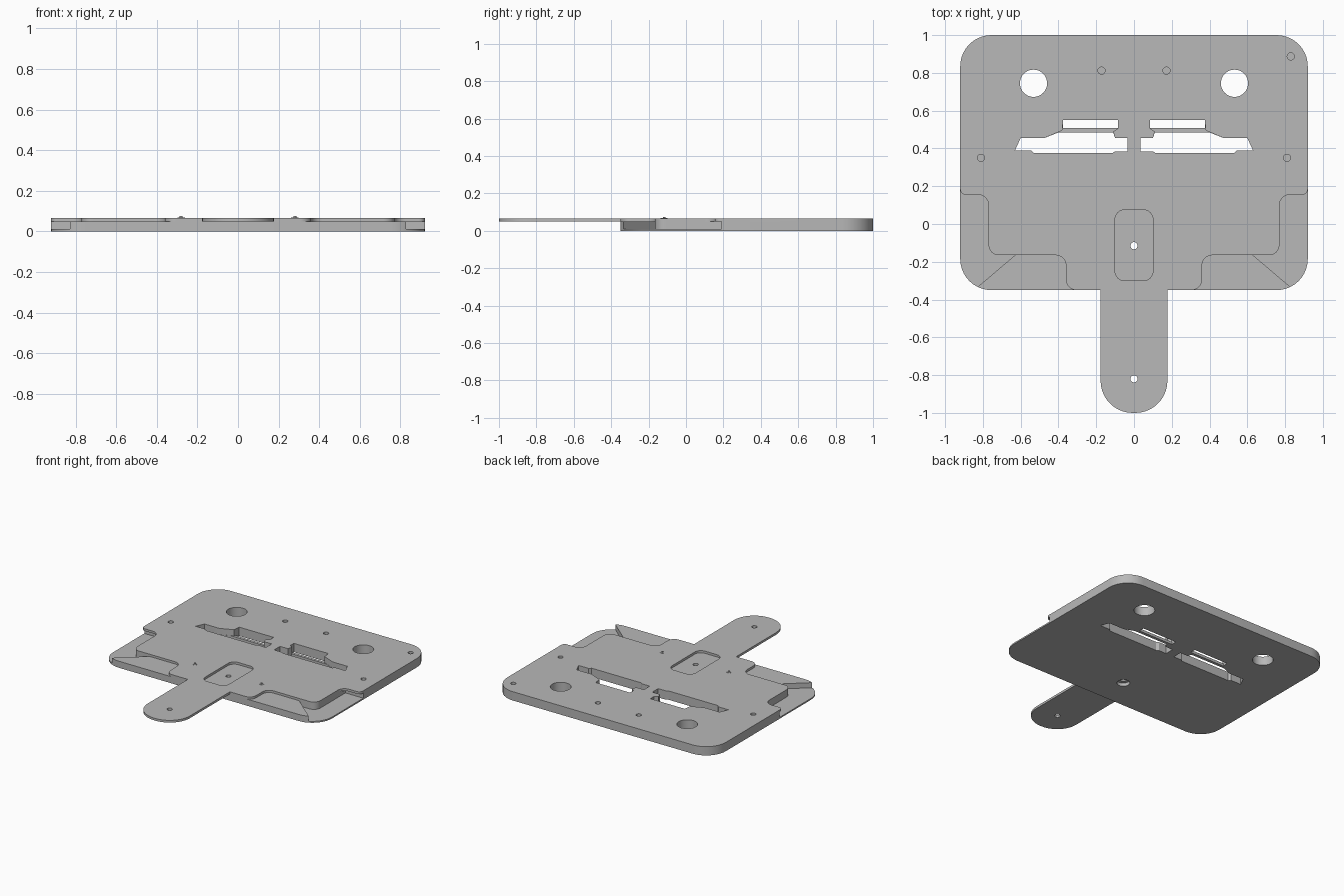
import bpy, bmesh, math
from mathutils import Vector

cube = bpy.data.objects.get("Cube")
if cube:
    bpy.data.objects.remove(cube, do_unlink=True)

grey = bpy.data.materials.new("plain grey")
grey.use_nodes = True
grey.diffuse_color = (0.48, 0.48, 0.48, 1)
grey.node_tree.nodes["Principled BSDF"].inputs["Base Color"].default_value = (0.48, 0.48, 0.48, 1)

SEAM, TOP = 0.05, 0.067   # joint between base and top sheet, upper surface


def rounded(corners, steps=10):
    """Outline from (x, y, radius) corners, each rounded by an arc."""
    out = []
    n = len(corners)
    for i, c in enumerate(corners):
        p = Vector(c[:2])
        r = c[2] if len(c) > 2 else 0
        if r == 0:
            out.append(p)
            continue
        u = (Vector(corners[i - 1][:2]) - p).normalized()
        v = (Vector(corners[(i + 1) % n][:2]) - p).normalized()
        half = u.angle(v) / 2
        centre = p + (u + v).normalized() * r / math.sin(half)
        start = p + u * r / math.tan(half) - centre
        end = p + v * r / math.tan(half) - centre
        sweep = math.atan2(start.x * end.y - start.y * end.x, start.dot(end))
        for k in range(steps + 1):
            a = sweep * k / steps
            out.append(centre + Vector((start.x * math.cos(a) - start.y * math.sin(a),
                                        start.x * math.sin(a) + start.y * math.cos(a))))
    return out


def circle(x, y, r, n=32):
    return [Vector((x + r * math.cos(math.tau * k / n), y + r * math.sin(math.tau * k / n)))
            for k in range(n)]


def flipped(pts):
    return [Vector((-p[0], p[1])) for p in reversed(pts)]


def prism(name, pts, z0, z1):
    bm = bmesh.new()
    face = bm.faces.new([bm.verts.new((p[0], p[1], z0)) for p in pts])
    ext = bmesh.ops.extrude_face_region(bm, geom=[face])
    bmesh.ops.translate(bm, vec=(0, 0, z1 - z0),
                        verts=[g for g in ext["geom"] if isinstance(g, bmesh.types.BMVert)])
    bmesh.ops.recalc_face_normals(bm, faces=bm.faces)
    mesh = bpy.data.meshes.new(name)
    bm.to_mesh(mesh)
    bm.free()
    mesh.materials.append(grey)
    ob = bpy.data.objects.new(name, mesh)
    bpy.context.collection.objects.link(ob)
    return ob


def select(ob):
    bpy.ops.object.select_all(action="DESELECT")
    ob.select_set(True)
    bpy.context.view_layer.objects.active = ob


def cut(ob, pts, z0=-0.5, z1=0.5):
    cutter = prism("cutter", pts, z0, z1)
    cutter.hide_render = True
    mod = ob.modifiers.new("cut", "BOOLEAN")
    mod.operation, mod.solver, mod.object = "DIFFERENCE", "EXACT", cutter
    select(ob)
    bpy.ops.object.modifier_apply(modifier=mod.name)
    bpy.data.objects.remove(cutter, do_unlink=True)


# Base plate
base = prism("base_plate", rounded([(-0.92, -0.35, 0.165), (0.92, -0.35, 0.165),
                                    (0.92, 1, 0.165), (-0.92, 1, 0.165)]), 0, SEAM)

# Top sheet with stepped front corners and long tongue
half = rounded([(-0.92, 1, 0.165), (-0.92, 0.155, 0.03), (-0.77, 0.155, 0.055),
                (-0.77, -0.165, 0.055), (-0.36, -0.165, 0.055), (-0.36, -0.35, 0.055),
                (-0.177, -0.35), (-0.177, -1, 0.17), (0, -1), (0, 1)])[:-2]
sheet = prism("top_sheet", half + flipped(half), SEAM, TOP)

# Low side pockets in the base
pocket = rounded([(-1.1, 0.19), (-0.77, 0.19), (-0.77, -0.165, 0.055),
                  (-0.63, -0.165), (-1.03, -0.505), (-1.1, -0.505)])
for pts in (pocket, flipped(pocket)):
    cut(base, pts, 0.011, 0.5)

# Paired slots: shared opening above, two separate slots below a low bar
front_edge = [(-0.035, 0.385), (-0.10, 0.385), (-0.115, 0.375), (-0.53, 0.375),
              (-0.545, 0.39), (-0.63, 0.39), (-0.60, 0.455)]
opening = front_edge + [(-0.475, 0.455), (-0.38, 0.495), (-0.375, 0.55), (-0.085, 0.55),
                        (-0.085, 0.505), (-0.11, 0.49), (-0.10, 0.455), (-0.035, 0.455)]
front_slot = front_edge + [(-0.475, 0.455), (-0.40, 0.485), (-0.11, 0.485),
                           (-0.10, 0.455), (-0.035, 0.455)]
rear_slot = [(-0.377, 0.507), (-0.085, 0.507), (-0.085, 0.55), (-0.375, 0.55)]
for pts in (opening, flipped(opening)):
    cut(sheet, pts)
    cut(base, pts, 0.02, 0.5)
for pts in (front_slot, rear_slot):
    cut(base, pts)
    cut(base, flipped(pts))

# Large through holes and small blind holes
for s in (-1, 1):
    for ob in (base, sheet):
        cut(ob, circle(s * 0.532, 0.745, 0.072, 48))
small = [(-0.172, 0.812), (0.172, 0.812), (0.83, 0.887), (-0.81, 0.35), (0.81, 0.35)]
for x, y in small:
    cut(sheet, circle(x, y, 0.019, 24))
    cut(base, circle(x, y, 0.019, 24), 0.02, 0.5)

# Central recess, pivot hole with a counterbore beneath, tongue hole
cut(sheet, rounded([(-0.1, -0.3, 0.05), (0.1, -0.3, 0.05), (0.1, 0.075, 0.05), (-0.1, 0.075, 0.05)]))
cut(base, circle(0, -0.115, 0.019, 24))
cut(base, circle(0, -0.115, 0.045), -0.5, 0.025)
cut(sheet, circle(0, -0.82, 0.019, 24))

parts = [base, sheet]

# Small locating pins with raised tips
for side, x in (("right", -0.28), ("left", 0.28)):
    parts.append(prism(side + "_pin", circle(x, -0.117, 0.018, 24), SEAM, TOP + 0.002))
    parts.append(prism(side + "_pin_tip", circle(x, -0.117, 0.007, 12), TOP, TOP + 0.008))

for ob in parts:
    select(ob)
    bpy.ops.object.shade_smooth_by_angle(angle=math.radians(30))
